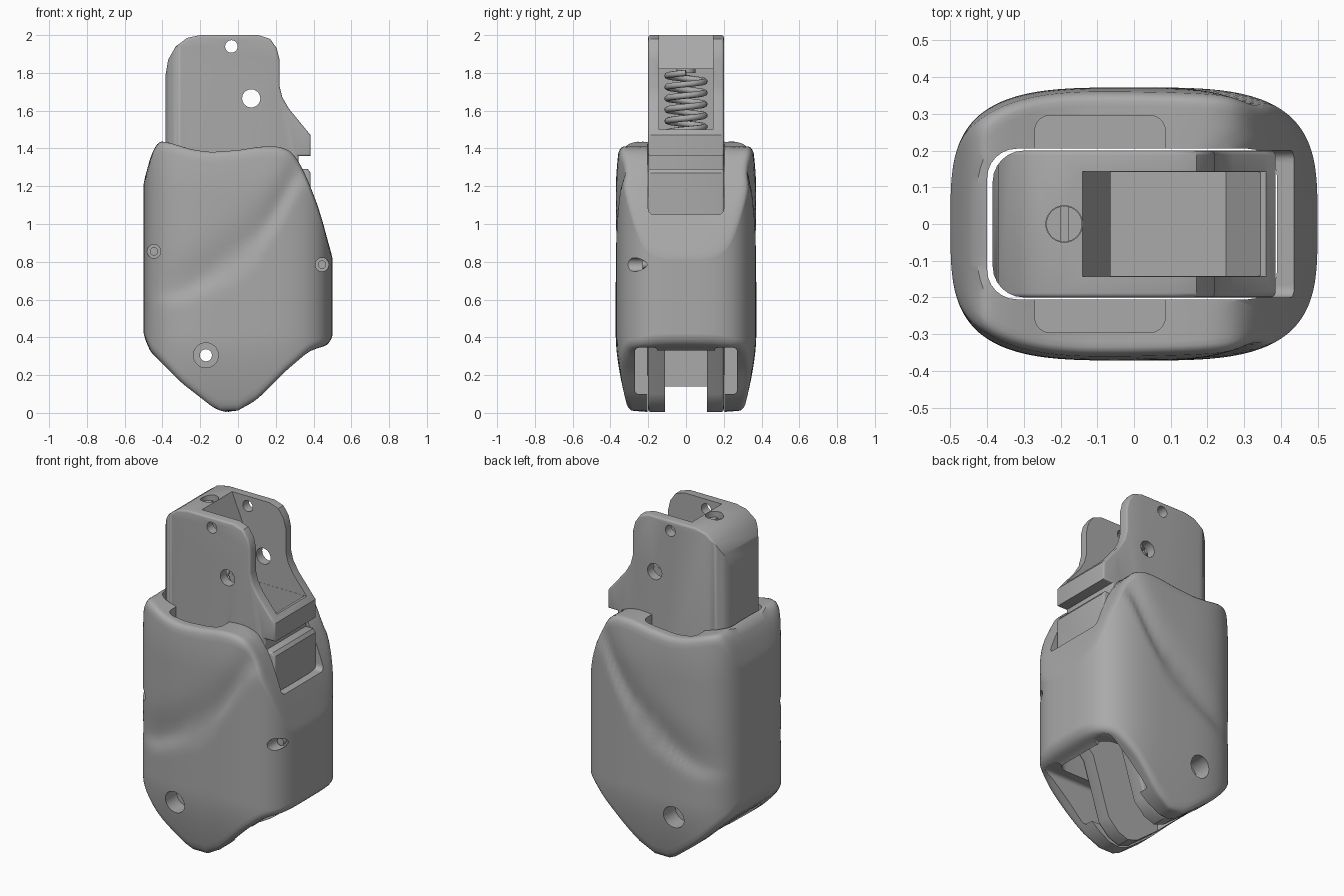
import bpy, bmesh, math
from mathutils import Vector, Matrix

cube = bpy.data.objects.get("Cube")
if cube:
    bpy.data.objects.remove(cube, do_unlink=True)

grey = bpy.data.materials.new("plain grey")
grey.use_nodes = True
tone = (0.4, 0.4, 0.4, 1)
grey.diffuse_color = tone
grey.node_tree.nodes["Principled BSDF"].inputs["Base Color"].default_value = tone


def make(name, bm):
    bmesh.ops.recalc_face_normals(bm, faces=bm.faces[:])
    mesh = bpy.data.meshes.new(name)
    bm.to_mesh(mesh)
    bm.free()
    mesh.materials.append(grey)
    ob = bpy.data.objects.new(name, mesh)
    bpy.context.collection.objects.link(ob)
    return ob


def activate(ob):
    bpy.ops.object.select_all(action='DESELECT')
    ob.select_set(True)
    bpy.context.view_layer.objects.active = ob


def boolean(ob, tool, mode='DIFFERENCE'):
    activate(ob)
    mod = ob.modifiers.new("cut", 'BOOLEAN')
    mod.operation, mod.solver, mod.object = mode, 'EXACT', tool
    bpy.ops.object.modifier_apply(modifier=mod.name)
    bpy.data.objects.remove(tool, do_unlink=True)


def smooth(ob, angle=35):
    activate(ob)
    bpy.ops.object.shade_smooth_by_angle(angle=math.radians(angle))


def box(name, lo, hi, radius=0, axis=2):
    """Box between two corners, with edges along one axis rounded."""
    lo, hi = Vector(lo), Vector(hi)
    bm = bmesh.new()
    bmesh.ops.create_cube(bm, size=1)
    for v in bm.verts:
        v.co = Vector(l + (h - l) * (c + 0.5) for l, h, c in zip(lo, hi, v.co))
    if radius:
        edges = [e for e in bm.edges if abs((e.verts[0].co - e.verts[1].co)[axis]) > 1e-5]
        bmesh.ops.bevel(bm, geom=edges, offset=radius, segments=6, profile=0.5, affect='EDGES')
    return make(name, bm)


def rod(name, x, z, radius, y0, y1):
    """Cylinder running along y."""
    bm = bmesh.new()
    bmesh.ops.create_cone(bm, cap_ends=True, segments=32, radius1=radius, radius2=radius, depth=y1 - y0,
                          matrix=Matrix.Translation((x, (y0 + y1) / 2, z)) @ Matrix.Rotation(math.pi / 2, 4, 'X'))
    return make(name, bm)


def prism(name, profile, half, bevel=0):
    """Extrude an xz profile along y."""
    bm = bmesh.new()
    face = bm.faces.new([bm.verts.new((x, -half, z)) for x, z in profile])
    out = bmesh.ops.extrude_face_region(bm, geom=[face])
    bmesh.ops.translate(bm, vec=(0, 2 * half, 0), verts=[v for v in out["geom"] if isinstance(v, bmesh.types.BMVert)])
    if bevel:
        rim = [e for e in bm.edges if abs(e.verts[0].co.y - e.verts[1].co.y) < 1e-5]
        bmesh.ops.bevel(bm, geom=rim, offset=bevel, segments=3, profile=0.5, affect='EDGES', clamp_overlap=True)
    return make(name, bm)


def lerp(points, x):
    """Height of a smoothed polyline at x."""
    if x <= points[0][0]:
        return points[0][1]
    for (xa, za), (xb, zb) in zip(points, points[1:]):
        if x <= xb:
            return za + (zb - za) * (x - xa) / (xb - xa)
    return points[-1][1]


def soft(points, x):
    return sum(lerp(points, x + d * 0.012) for d in (-2, -1, 0, 1, 2)) / 5


# Outer shell: superellipse columns between a top and a bottom edge line
top_line = [(-.5, 1.2), (-.49, 1.28), (-.43, 1.44), (-.36, 1.43), (-.25, 1.395), (-.15, 1.38), (0, 1.39), (.12, 1.41),
            (.22, 1.41), (.29, 1.38), (.35, 1.28), (.43, 1.08), (.5, .82)]
low_line = [(-.5, .42), (-.48, .34), (-.3, .16), (-.12, .02), (-.05, 0), (0, .01), (.1, .07), (.25, .22),
            (.38, .33), (.48, .36), (.5, .39)]
crease = [(-.5, .62), (-.3, .65), (-.15, .72), (.05, .85), (.2, 1.05), (.32, 1.27)]
N, LEVELS = 112, 44


def shape(x, y, z):
    """Taper the ends and press the diagonal thumb groove into both sides."""
    low = min(1, max(0, (0.4 - z) / 0.4))
    high = min(1, max(0, (z - 1.15) / 0.29))
    gap = z - soft(crease, x)
    width = 0.05 if gap < 0 else 0.14
    groove = math.exp(-(gap / width) ** 2) * max(0, 1 - (x / 0.48) ** 4)
    return (x, y * (1 - 0.19 * low ** 1.6 - 0.06 * high ** 2 - 0.07 * groove), z)


bm = bmesh.new()
plan = []
for i in range(N):
    c, s = math.cos(2 * math.pi * i / N), math.sin(2 * math.pi * i / N)
    plan.append((math.copysign(0.5 * abs(c) ** 0.57, c), math.copysign(0.372 * abs(s) ** 0.57, s)))
insets = [(0.5, 0), (0.7, 0), (0.8, 0), (0.86, 0), (0.9, 0), (0.94, 0), (0.965, 0.004), (0.985, 0.013)]
rings = []
for k, drop in insets:
    rings.append([(x * k, y * k, soft(low_line, x * k) + drop) for x, y in plan])
for j in range(LEVELS + 1):
    t = j / LEVELS
    rings.append([(x, y, (soft(low_line, x) + 0.03) * (1 - t) + (soft(top_line, x) - 0.03) * t) for x, y in plan])
for k, drop in reversed(insets):
    rings.append([(x * k, y * k, soft(top_line, x * k) - drop) for x, y in plan])
rows = [[bm.verts.new(shape(*p)) for p in ring] for ring in rings]
for a, b in zip(rows, rows[1:]):
    for i in range(N):
        bm.faces.new((a[i], a[(i + 1) % N], b[(i + 1) % N], b[i]))
for row, line in ((rows[0], low_line), (rows[-1], top_line)):
    hub = bm.verts.new((0, 0, soft(line, 0)))
    for i in range(N):
        bm.faces.new((row[i], row[(i + 1) % N], hub))
shell = make("outer_shell", bm)

# Shell openings: main cavity, end notch, side pockets and screw holes
boolean(shell, box("cavity", (-.4, -.205, -.2), (.39, .205, 1.7), 0.08))
boolean(shell, box("notch", (.25, -.2, 1.05), (.7, .2, 1.75), 0.03, 0))
PIVOT = (-.17, .305)
for side in (-1, 1):
    ys = sorted((side * 0.15, side * 0.295))
    boolean(shell, box("pocket", (-.27, ys[0], .4), (.085, ys[1], 1.7), 0.04))
    ys = sorted((side * 0.15, side * 0.27))
    boolean(shell, box("low_pocket", (.0, ys[0], .1), (.7, ys[1], .345), 0.02, 0))
    ys = sorted((side * 0.25, side * 0.6))
    boolean(shell, rod("counterbore", *PIVOT, 0.066, *ys))
boolean(shell, rod("pivot_hole", *PIVOT, 0.032, -.6, .6))
for x, z in ((-.445, .855), (.445, .785)):
    boolean(shell, rod("screw_hole", x, z, 0.036, -.6, -.2))
smooth(shell)

# Small screws at the bottom of the front holes
for side, x, z in (("right", -.445, .855), ("left", .445, .785)):
    screw = rod(side + "_shell_screw", x, z, 0.022, -.23, -.19)
    smooth(screw)

# Inner frame: side profile rounded in plan, then hollowed
frame = prism("inner_frame", [
    (-.385, .25), (-.3, .17), (-.12, .03), (-.05, .005), (.02, .03), (.09, .1), (.2, .45), (.385, .62), (.385, 1.27),
    (.37, 1.29), (.32, 1.29), (.32, 1.36), (.385, 1.36), (.385, 1.47), (.36, 1.5), (.27, 1.61), (.235, 1.67),
    (.22, 1.73), (.22, 1.87), (.205, 1.93), (.17, 1.98), (.11, 2), (-.2, 2), (-.27, 1.985), (-.33, 1.94),
    (-.37, 1.87), (-.385, 1.78)], 0.2, 0.012)
boolean(frame, box("plan", (-.385, -.2, -.1), (.6, .2, 2.1), 0.085), 'INTERSECT')
boolean(frame, prism("upper_channel", [(-.14, 2.05), (-.14, 2.0), (-.06, 1.81), (.6, 1.81), (.6, 2.05)], 0.143))
boolean(frame, box("spring_chamber", (-.31, -.143, 1.5), (.6, .143, 1.82)))
boolean(frame, prism("well", [(-.31, 1.3), (.25, 1.3), (.35, 1.51), (-.31, 1.51)], 0.142))
boolean(frame, box("leg_gap", (-.26, -.11, -.1), (.6, .11, .95), 0.03, 0))
for x, z, r in ((-.035, 1.94, .033), (.07, 1.665, .048), (*PIVOT, .032)):
    boolean(frame, rod("through_hole", x, z, r, -.5, .5))


def post(name, radius, z0, z1):
    bm = bmesh.new()
    bmesh.ops.create_cone(bm, cap_ends=True, segments=32, radius1=radius, radius2=radius, depth=z1 - z0,
                          matrix=Matrix.Translation((-.19, 0, (z0 + z1) / 2)))
    return make(name, bm)


boolean(frame, post("screw_bore", 0.05, 1.93, 2.1))
smooth(frame)

# Slotted adjusting screw at the top of the spring
screw = post("adjusting_screw", 0.049, 1.8, 1.965)
boolean(screw, box("slot", (-.2, -.1, 1.945), (-.18, .1, 2.1)))
smooth(screw)

# Coil spring
curve = bpy.data.curves.new("coil_spring", 'CURVE')
curve.dimensions = '3D'
curve.bevel_depth = 0.017
curve.bevel_resolution = 2
curve.use_fill_caps = True
path = curve.splines.new('POLY')
TURNS, STEPS = 8, 24
path.points.add(TURNS * STEPS)
for i, p in enumerate(path.points):
    a = 2 * math.pi * i / STEPS
    p.co = (-.19 + 0.098 * math.cos(a), 0.098 * math.sin(a), 1.32 + 0.48 * i / (TURNS * STEPS), 1)
spring = bpy.data.objects.new("coil_spring", curve)
bpy.context.collection.objects.link(spring)
curve.materials.append(grey)
